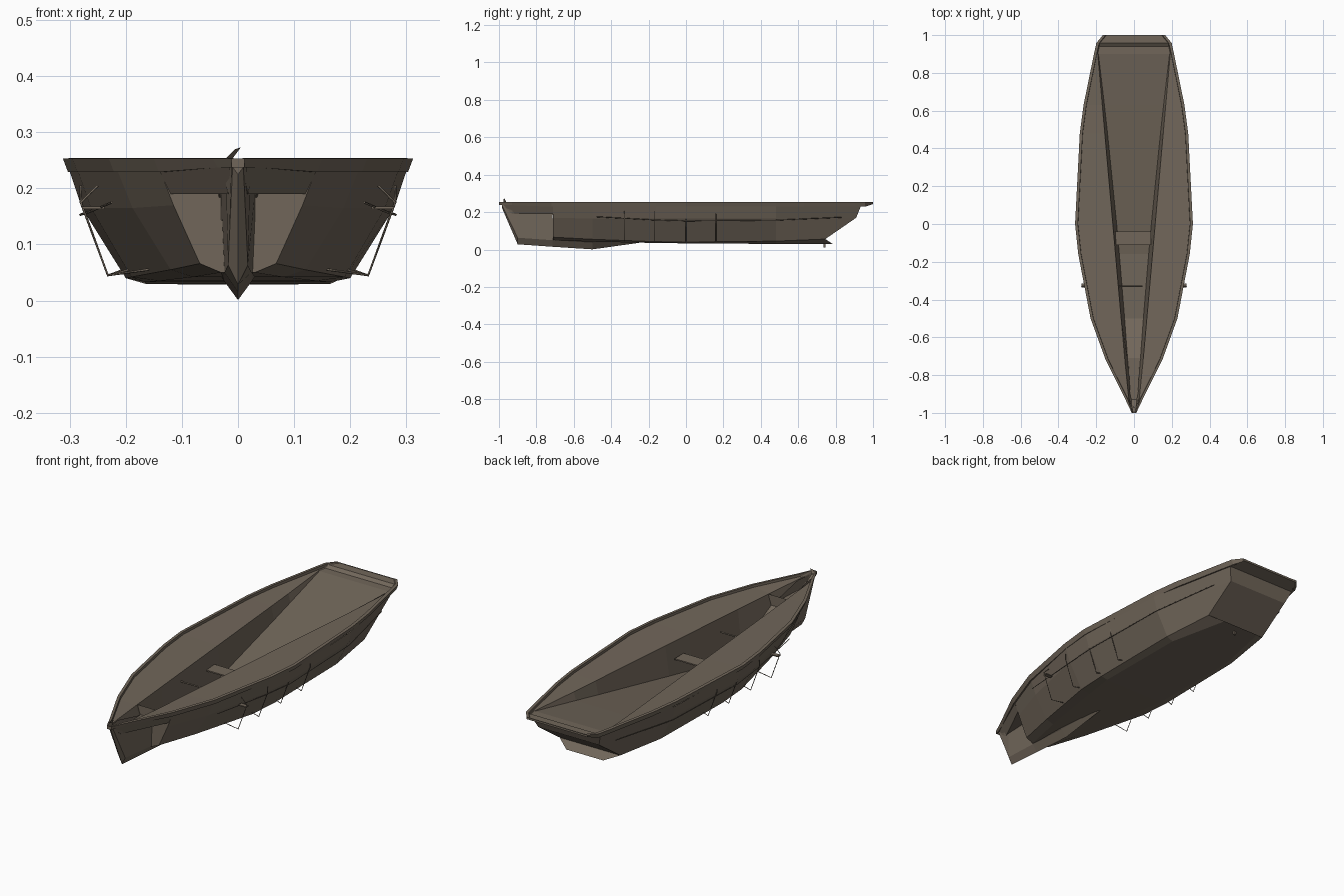
import bpy, bmesh

if "Cube" in bpy.data.objects:
    bpy.data.objects.remove(bpy.data.objects["Cube"])

wood = bpy.data.materials.new("weathered_wood")
wood.diffuse_color = (0.165, 0.134, 0.102, 1)
wood.use_nodes = True
wood.node_tree.nodes["Principled BSDF"].inputs["Base Color"].default_value = wood.diffuse_color


def make(name, verts, faces):
    me = bpy.data.meshes.new(name)
    me.from_pydata(verts, [], faces)
    bm = bmesh.new()
    bm.from_mesh(me)
    bmesh.ops.remove_doubles(bm, verts=bm.verts, dist=0.0002)
    bm.to_mesh(me)
    bm.free()
    me.materials.append(wood)
    ob = bpy.data.objects.new(name, me)
    bpy.context.collection.objects.link(ob)
    return ob


def loft(name, halves, outward=False, caps=True):
    """Mirror half sections (x, y, z) across x = 0 and skin between them."""
    secs = [h + [(-x, y, z) for x, y, z in reversed(h)] for h in halves]
    n = len(secs[0])
    verts = [p for s in secs for p in s]
    faces = []
    for i in range(len(secs) - 1):
        a, b = i * n, (i + 1) * n
        for j in range(n - 1):
            faces.append((a + j, b + j, b + j + 1, a + j + 1))
    if outward:
        faces = [f[::-1] for f in faces]
    if caps:
        last = (len(secs) - 1) * n
        for j in range(n // 2 - 1):
            q = (j, j + 1, n - 2 - j, n - 1 - j)
            faces.append(q if not outward else q[::-1])
            q2 = tuple(last + k for k in q)
            faces.append(q2[::-1] if not outward else q2)
    return make(name, verts, faces)


def box(name, lo, hi):
    v = [(x, y, z) for x in (lo[0], hi[0]) for y in (lo[1], hi[1]) for z in (lo[2], hi[2])]
    f = [(0, 1, 3, 2), (4, 6, 7, 5), (0, 4, 5, 1), (2, 3, 7, 6), (0, 2, 6, 4), (1, 5, 7, 3)]
    return make(name, v, f)


def rod(name, pts, r=0.0022):
    cu = bpy.data.curves.new(name, 'CURVE')
    cu.dimensions = '3D'
    cu.bevel_depth = r
    cu.bevel_resolution = 0
    cu.use_fill_caps = True
    sp = cu.splines.new('POLY')
    sp.points.add(len(pts) - 1)
    for p, c in zip(sp.points, pts):
        p.co = (*c, 1)
    cu.materials.append(wood)
    bpy.context.collection.objects.link(bpy.data.objects.new(name, cu))


def station(y, *pts):
    return [(x, y, z) for x, z in pts]


# Outer hull: gunwale, crease, chine and bottom edge at each station
hull = [
    station(-0.71, (.14, .235), (.115, .17), (.068, .066), (.03, .05)),
    station(-0.50, (.215, .232), (.188, .165), (.12, .055), (.08, .042)),
    station(-0.16, (.285, .23), (.262, .165), (.19, .042), (.14, .035)),
    station(0.00, (.30, .23), (.278, .165), (.20, .040), (.165, .033)),
    station(0.48, (.282, .23), (.262, .165), (.198, .045), (.165, .030)),
    [(.19, .935, .232), (.165, .91, .17), (.165, .745, .056), (.10, .785, .029)],
]
loft("hull", hull, outward=True)

# Rim, side decks and sunken well in one skin
outline = [(-1, .012), (-.93, .045), (-.72, .15), (-.5, .23), (-.16, .295),
           (0, .312), (.48, .287), (.63, .267), (.90, .212), (.94, .203), (.957, .20), (1, .165)]
deck = []
for y, w in outline:
    t = (y + 0.93) / 1.83
    lip = min(.015, w * .3)
    edge = min(.03 + t * .162, w - lip - .004) if y > -.95 else w * .4
    floor_x = edge * (.65 + .33 * max(0, t))
    floor_z = max(.058, .24 - (.9 - y) * .165) if y > -.715 else .19
    side_z, edge_z = .242, .235
    if y > .95 or y < -.95:
        floor_x, floor_z, side_z, edge_z = edge * .97, .25, .252, .25
    elif y > .88:
        edge_z = floor_z = .238
    low = .243 if y > .99 else .237 if y < -.9 else .229
    deck.append(station(y, (max(w - .02, w * .5), low), (max(w - .009, w * .8), low), (w, .253),
                        (w - lip, .254), (w - lip - .001, side_z),
                        (edge, edge_z), (floor_x, min(floor_z, edge_z))))
loft("rim_and_well", deck, caps=False)
for y, w, low in ((-1, .012, .237), (1, .165, .243)):
    q = [(-w, y, low), (w, y, low), (w, y, .253), (-w, y, .253)]
    make("rim_end", q if y < 0 else q[::-1], [(0, 1, 2, 3)])
# Underside of the overhanging stern rim
make("stern_rim_underside", [(-.19, .935, .23), (.19, .935, .23), (.156, 1, .243), (-.156, 1, .243)],
     [(3, 2, 1, 0)])

# Stem and keel fin: sharp lower edge, widening aft
fin = [(-.985, .012, .238, .225), (-.90, .022, .238, .028), (-.715, .03, .19, .015),
       (-.70, .03, .05, .014), (-.50, .032, .045, .001), (-.25, .015, .042, .036)]
loft("stem_and_keel", [[(w, y, top), (w * .8, y, min(top, low + .035)), (0, y, low)]
                       for y, w, top, low in fin], outward=True)

# Upper bow planks between the stem and the hull sides
loft("bow_planks", [
    [(.015, -.975, .238), (.012, -.93, .19), (.0, -.93, .19)],
    [(.142, -.71, .235), (.12, -.71, .19), (.0, -.71, .19)],
], outward=True, caps=False)

# Fittings inside the well
box("seat", (-.10, -.11, .157), (.09, -.04, .163))
rod("foot_bar", [(-.08, -.33, .195), (.045, -.33, .195)], .004)

# Side rails, hanging brackets and thole plates
for s in (-1, 1):
    rod("side_rail", [(s * .225, -.48, .175), (s * .265, -.17, .158), (s * .281, 0, .153),
                      (s * .268, .48, .157), (s * .20, .83, .172)])
    for y, foot in ((-.33, .155), (-.17, .19), (0, .20), (.16, .20)):
        rod("side_bracket", [(s * (.25 if y < -.3 else .28), y, .205), (s * .28, y, .175),
                             (s * .232, y, .045), (s * foot, y, .056)])
    box("thole_plate", (s * .258 - .02, -.335, .163), (s * .258 + .02, -.315, .168))

# Bow cleat and stern skeg peg
make("bow_cleat", [(-.022, -.975, .253), (-.01, -.96, .253), (.005, -.97, .273), (-.005, -.975, .27)],
     [(0, 1, 2, 3)])
box("skeg_peg", (-.006, .735, .012), (.006, .745, .035))
